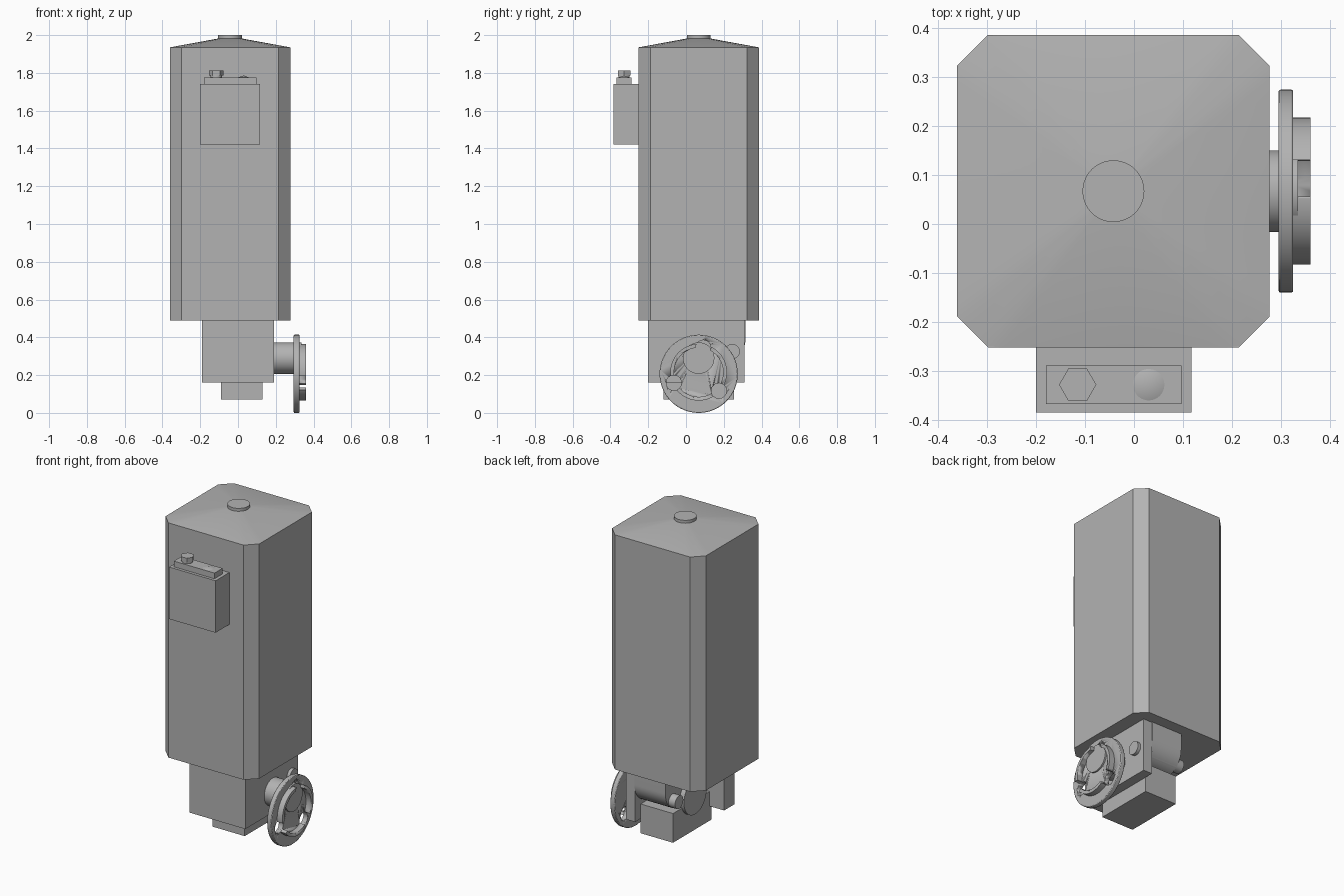
import bpy, bmesh, math
from mathutils import Matrix

default = bpy.data.objects.get("Cube")
if default:
    bpy.data.objects.remove(default, do_unlink=True)

grey = bpy.data.materials.new("plain_grey")
grey.use_nodes = True
COLOUR = (0.45, 0.45, 0.45, 1)
grey.diffuse_color = COLOUR
grey.node_tree.nodes["Principled BSDF"].inputs["Base Color"].default_value = COLOUR


def finish(name, bm, smooth=False):
    bmesh.ops.recalc_face_normals(bm, faces=bm.faces)
    mesh = bpy.data.meshes.new(name)
    bm.to_mesh(mesh)
    bm.free()
    mesh.materials.append(grey)
    obj = bpy.data.objects.new(name, mesh)
    bpy.context.collection.objects.link(obj)
    if smooth:
        bpy.ops.object.select_all(action='DESELECT')
        obj.select_set(True)
        bpy.context.view_layer.objects.active = obj
        bpy.ops.object.shade_smooth_by_angle(angle=math.radians(35))
    return obj


def box(name, xs, ys, zs):
    bm = bmesh.new()
    bmesh.ops.create_cube(bm, size=1)
    for v in bm.verts:
        for i, (lo, hi) in enumerate((xs, ys, zs)):
            v.co[i] = lo if v.co[i] < 0 else hi
    return finish(name, bm)


def cylinder(name, axis, lo, hi, centre, r, r2=None, sides=64):
    """Cylinder or cone along x or z; centre holds the two other coordinates."""
    bm = bmesh.new()
    bmesh.ops.create_cone(bm, cap_ends=True, segments=sides, radius1=r,
                          radius2=r if r2 is None else r2, depth=hi - lo)
    mid = (lo + hi) / 2
    if axis == 'x':
        place = Matrix.Translation((mid, *centre)) @ Matrix.Rotation(math.pi / 2, 4, 'Y')
    else:
        place = Matrix.Translation((*centre, mid))
    bmesh.ops.transform(bm, matrix=place, verts=bm.verts)
    return finish(name, bm, sides > 8)


def cut(target, cutter):
    cutter.hide_render = True
    cutter.hide_viewport = True
    mod = target.modifiers.new("cut", 'BOOLEAN')
    mod.operation = 'DIFFERENCE'
    mod.solver = 'EXACT'
    mod.object = cutter


CX, CY = -0.042, 0.067

# Tall casing with chamfered corners
HALF, CHAMFER = 0.319, 0.063
INNER = HALF - CHAMFER
outline = [(HALF, -INNER), (HALF, INNER), (INNER, HALF), (-INNER, HALF),
           (-HALF, INNER), (-HALF, -INNER), (-INNER, -HALF), (INNER, -HALF)]
bm = bmesh.new()
face = bm.faces.new([bm.verts.new((CX + x, CY + y, 0.49)) for x, y in outline])
raised = bmesh.ops.extrude_face_region(bm, geom=[face])["geom"]
bmesh.ops.translate(bm, vec=(0, 0, 1.445),
                    verts=[e for e in raised if isinstance(e, bmesh.types.BMVert)])
finish("casing", bm)

# Roof blending from the casing outline to a small circle
N = 96
bm = bmesh.new()
lower, upper = [], []
for i in range(N):
    a = 2 * math.pi * (i + 0.5) / N
    c, s = math.cos(a), math.sin(a)
    reach = min(HALF / max(abs(c), abs(s)), (HALF + INNER) / (abs(c) + abs(s)))
    lower.append(bm.verts.new((CX + reach * c, CY + reach * s, 1.935)))
    upper.append(bm.verts.new((CX + 0.063 * c, CY + 0.063 * s, 1.982)))
for i in range(N):
    j = (i + 1) % N
    bm.faces.new((lower[i], lower[j], upper[j], upper[i]))
bm.faces.new(upper)
finish("roof", bm, True)
cylinder("roof_cap", 'z', 1.975, 2.0, (CX, CY), 0.063)

# Control box on the front
box("control_box", (-0.2, 0.117), (-0.385, -0.25), (1.42, 1.74))
box("control_box_lid", (-0.18, 0.097), (-0.367, -0.289), (1.74, 1.775))
cylinder("gland_neck", 'z', 1.775, 1.785, (-0.115, -0.328), 0.03)
cylinder("gland_nut", 'z', 1.785, 1.812, (-0.115, -0.328), 0.038, sides=6).data.transform(
    Matrix.Translation((-0.115, -0.328, 0)) @ Matrix.Rotation(math.pi / 6, 4, 'Z')
    @ Matrix.Translation((0.115, 0.328, 0)))
cylinder("lamp", 'z', 1.775, 1.786, (0.03, -0.328), 0.032, 0.0)

# Gearbox under the casing
box("front_plate", (-0.19, 0.19), (-0.2, -0.1), (0.16, 0.49))
box("side_plate", (0.13, 0.19), (-0.2, 0.31), (0.16, 0.49))
box("base_block", (-0.09, 0.13), (-0.12, 0.255), (0.07, 0.25))

# Housing with a rounded underside
bm = bmesh.new()
HY, HZ, HR = 0.19, 0.39, 0.125
profile = [(HY + HR, 0.49), (HY - HR, 0.49)]
profile += [(HY + HR * math.cos(a), HZ + HR * math.sin(a))
            for a in (math.pi * (1 + i / 24) for i in range(25))]
face = bm.faces.new([bm.verts.new((-0.08, y, z)) for y, z in profile])
raised = bmesh.ops.extrude_face_region(bm, geom=[face])["geom"]
bmesh.ops.translate(bm, vec=(0.21, 0, 0),
                    verts=[e for e in raised if isinstance(e, bmesh.types.BMVert)])
finish("gear_housing", bm, True)

cylinder("cross_shaft", 'x', -0.125, 0.21, (0.245, 0.325), 0.04)
cylinder("main_bearing", 'x', -0.11, 0.14, (CY, 0.29), 0.11)
cylinder("drive_neck", 'x', 0.18, 0.335, (CY, 0.29), 0.083)

# Flange with raised rim, recess and three holes
FZ = 0.207
flange = cylinder("flange_disc", 'x', 0.295, 0.325, (CY, FZ), 0.207)
bevel = flange.modifiers.new("edge", 'BEVEL')
bevel.width = 0.004
bevel.segments = 2
rim = cylinder("flange_rim", 'x', 0.325, 0.36, (CY, 0.215), 0.15)
cut(rim, cylinder("recess_cutter", 'x', 0.3, 0.4, (CY, 0.215), 0.13))
for k in range(3):
    a = math.radians(80 + 120 * k)
    hole = cylinder(f"hole_cutter_{k + 1}", 'x', 0.25, 0.4,
                    (CY + 0.14 * math.cos(a), FZ + 0.14 * math.sin(a)), 0.04)
    cut(flange, hole)
    cut(rim, hole)
